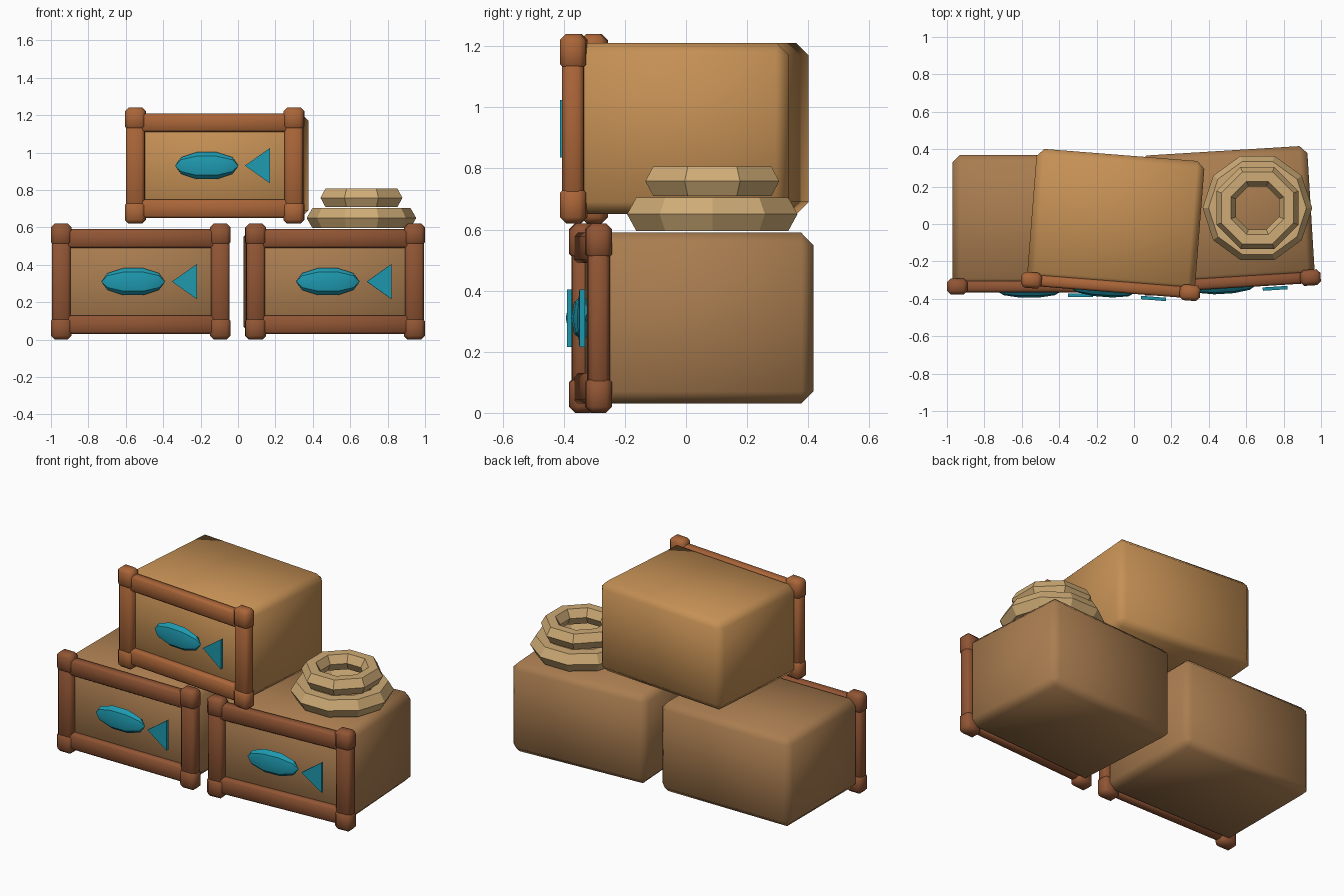
import bpy, bmesh
from math import radians
from mathutils import Matrix, Vector

if "Cube" in bpy.data.objects:
    bpy.data.objects.remove(bpy.data.objects["Cube"])


def material(name, rgb):
    m = bpy.data.materials.new(name)
    m.diffuse_color = (*rgb, 1)
    m.use_nodes = True
    m.node_tree.nodes["Principled BSDF"].inputs["Base Color"].default_value = m.diffuse_color
    return m


WOOD_DARK = material("aged_wood", (0.40, 0.205, 0.08))
WOOD_LIGHT = material("pale_wood", (0.56, 0.28, 0.09))
TRIM_DARK = material("aged_trim", (0.28, 0.09, 0.034))
TRIM_LIGHT = material("warm_trim", (0.40, 0.13, 0.04))
FISH = material("teal_paint", (0.013, 0.32, 0.43))
ROPE = material("rope", (0.62, 0.41, 0.18))


def finish(bm, name, mat, matrix, smooth=50):
    bmesh.ops.recalc_face_normals(bm, faces=bm.faces)
    mesh = bpy.data.meshes.new(name)
    bm.to_mesh(mesh)
    bm.free()
    mesh.materials.append(mat)
    ob = bpy.data.objects.new(name, mesh)
    bpy.context.collection.objects.link(ob)
    ob.matrix_world = matrix
    if smooth:
        bpy.ops.object.select_all(action='DESELECT')
        ob.select_set(True)
        bpy.context.view_layer.objects.active = ob
        bpy.ops.object.shade_smooth_by_angle(angle=radians(smooth))
    return ob


def box(name, size, pos, bevel, mat, base):
    bm = bmesh.new()
    bmesh.ops.create_cube(bm, size=1, matrix=Matrix.Diagonal((*size, 1)))
    bmesh.ops.bevel(bm, geom=bm.edges[:], offset=bevel, segments=1,
                    affect='EDGES', profile=0.5)
    return finish(bm, name, mat, base @ Matrix.Translation(pos))


def crate(label, pos, angle, wood, trim):
    base = Matrix.Translation(pos) @ Matrix.Rotation(radians(angle), 4, 'Z')
    box(label + "_body", (0.90, 0.70, 0.56), (0, 0, 0), 0.04, wood, base)

    # Front frame: posts, rails and corner blocks
    for sx, side in ((-1, "left"), (1, "right")):
        box(f"{label}_{side}_post", (0.10, 0.07, 0.58),
            (sx * 0.425, -0.355, 0), 0.015, trim, base)
        for sz, end in ((-1, "bottom"), (1, "top")):
            box(f"{label}_{end}_{side}_corner", (0.11, 0.085, 0.12),
                (sx * 0.425, -0.355, sz * 0.25), 0.02, trim, base)
    for sz, end in ((-1, "bottom"), (1, "top")):
        box(f"{label}_{end}_rail", (0.84, 0.06, 0.10),
            (0, -0.355, sz * 0.23), 0.012, trim, base)

    # Fish emblem: faceted body with poles along x
    bm = bmesh.new()
    bmesh.ops.create_uvsphere(bm, u_segments=8, v_segments=5, radius=1)
    bmesh.ops.transform(
        bm, verts=bm.verts,
        matrix=Matrix.Diagonal((0.17, 0.035, 0.076, 1)) @ Matrix.Rotation(radians(90), 4, 'Y'))
    finish(bm, label + "_fish_body", FISH,
           base @ Matrix.Translation((-0.04, -0.38, 0)), 30)

    # Fish tail: thin triangular prism
    bm = bmesh.new()
    tri = [bm.verts.new(p) for p in
           ((0.167, -0.41, 0), (0.30, -0.41, -0.094), (0.30, -0.41, 0.094))]
    ext = bmesh.ops.extrude_face_region(bm, geom=[bm.faces.new(tri)])
    bmesh.ops.translate(bm, vec=Vector((0, 0.018, 0)),
                        verts=[v for v in ext["geom"] if isinstance(v, bmesh.types.BMVert)])
    finish(bm, label + "_fish_tail", FISH, base, 0)


def coil(name, z, major, minor, segments, turn):
    bpy.ops.mesh.primitive_torus_add(
        major_segments=segments, minor_segments=6, major_radius=major,
        minor_radius=minor, location=(0.66, 0.086, z), rotation=(0, 0, radians(turn)))
    ob = bpy.context.object
    ob.name = name
    ob.data.materials.clear()
    ob.data.materials.append(ROPE)
    bpy.ops.object.shade_flat()


# Stacked crates
crate("left_crate", (-0.52, 0.02, 0.31), 0, WOOD_DARK, TRIM_DARK)
crate("right_crate", (0.497, 0.042, 0.31), 3.5, WOOD_DARK, TRIM_DARK)
crate("upper_crate", (-0.097, 0.02, 0.93), -4.5, WOOD_LIGHT, TRIM_LIGHT)

# Rope coils on the right crate
coil("lower_rope_coil", 0.65, 0.23, 0.063, 10, 0)
coil("upper_rope_coil", 0.758, 0.181, 0.056, 8, 22.5)
